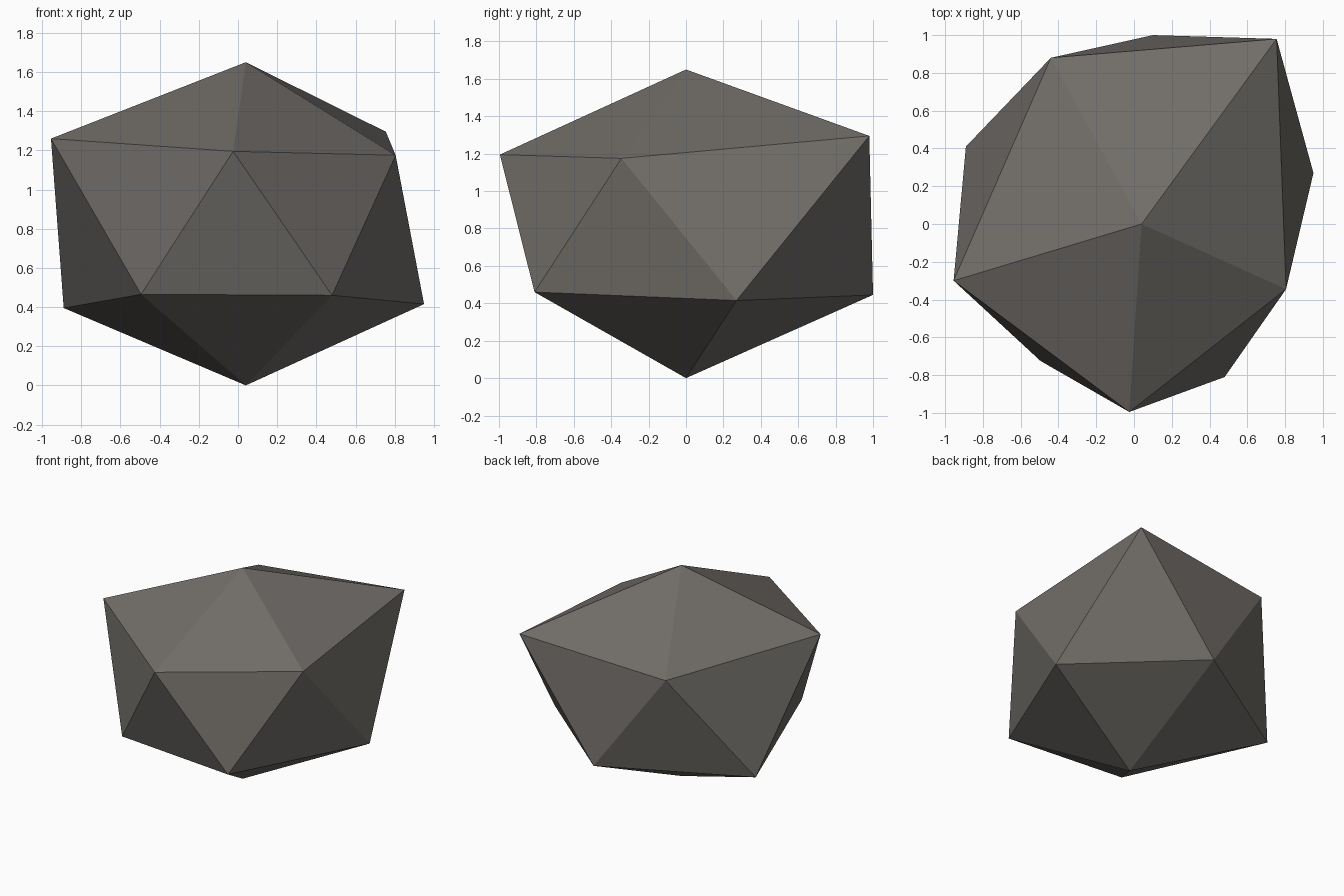
import bpy
import bmesh

# Remove the default cube
cube = bpy.data.objects.get("Cube")
if cube:
    bpy.data.objects.remove(cube, do_unlink=True)

# Stone colour
stone = bpy.data.materials.new("warm grey stone")
stone.use_nodes = True
colour = (0.165, 0.153, 0.139, 1.0)
stone.diffuse_color = colour
bsdf = stone.node_tree.nodes["Principled BSDF"]
bsdf.inputs["Base Color"].default_value = colour
bsdf.inputs["Roughness"].default_value = 0.9

# Irregular twenty-sided boulder: two apexes and two staggered rings
upper_points = [(-0.955, -0.30, 1.26), (-0.025, -0.995, 1.195), (0.805, -0.345, 1.175),
                (0.755, 0.98, 1.295), (-0.44, 0.88, 1.21)]
lower_points = [(-0.89, 0.41, 0.395), (-0.495, -0.725, 0.465), (0.48, -0.81, 0.46),
                (0.95, 0.27, 0.415), (0.10, 1.0, 0.445)]

bm = bmesh.new()
top = bm.verts.new((0.04, 0.0, 1.65))
bottom = bm.verts.new((0.04, 0.0, 0.0))
upper = [bm.verts.new(p) for p in upper_points]
lower = [bm.verts.new(p) for p in lower_points]

# Crown, side band and underside, one sector at a time
for i in range(5):
    j = (i + 1) % 5
    bm.faces.new((top, upper[i], upper[j]))
    bm.faces.new((upper[i], lower[i], lower[j]))
    bm.faces.new((upper[i], lower[j], upper[j]))
    bm.faces.new((bottom, lower[j], lower[i]))
bmesh.ops.recalc_face_normals(bm, faces=bm.faces[:])

mesh = bpy.data.meshes.new("boulder")
bm.to_mesh(mesh)
bm.free()
mesh.materials.append(stone)
boulder = bpy.data.objects.new("boulder", mesh)
bpy.context.collection.objects.link(boulder)
